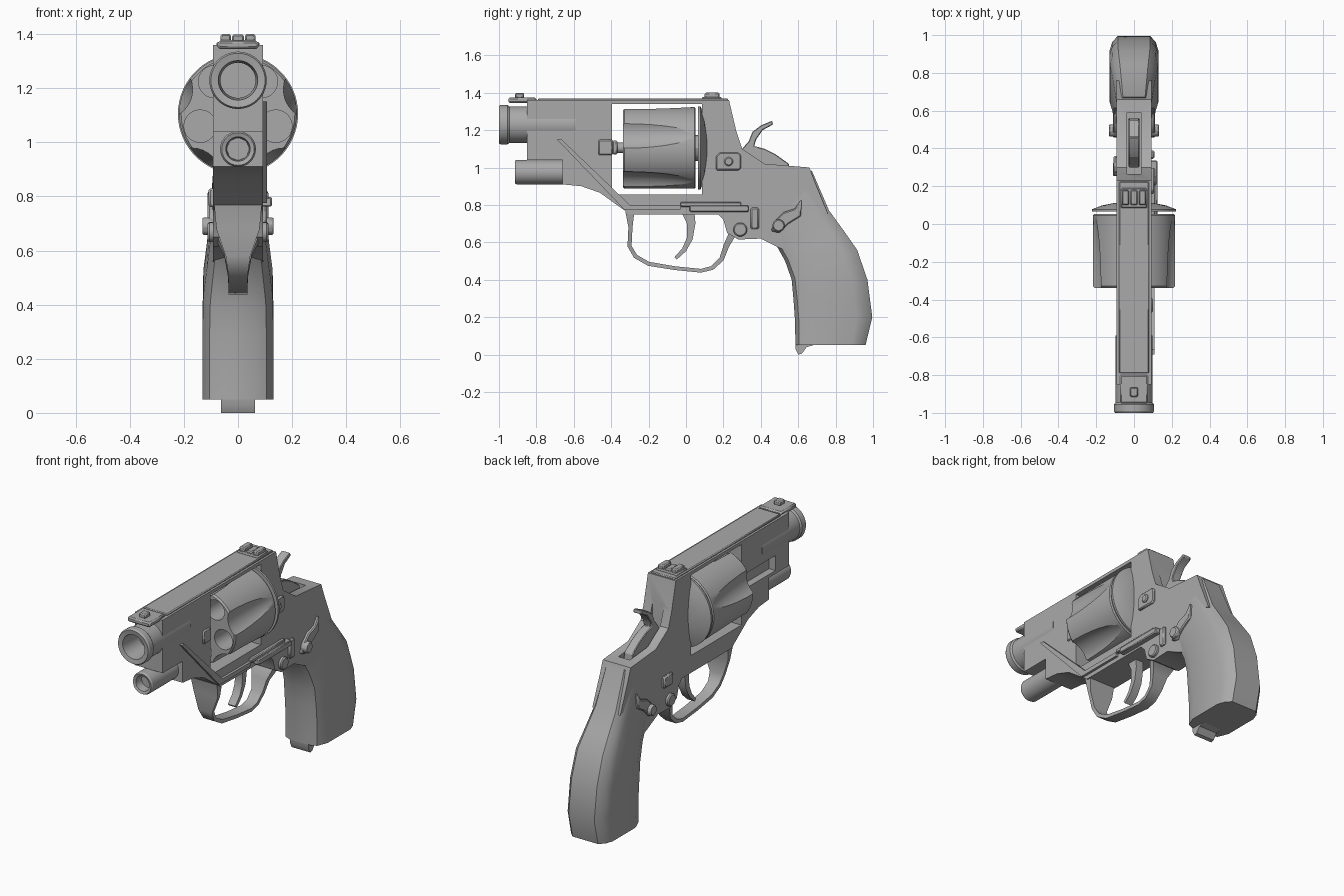
import bpy, bmesh, math
from mathutils import Vector

steel = bpy.data.materials.new("steel_grey")
steel.diffuse_color = (0.4, 0.4, 0.4, 1)


def finish(name, bm, bevel=0.0, angle=30):
    bmesh.ops.recalc_face_normals(bm, faces=bm.faces)
    me = bpy.data.meshes.new(name)
    bm.to_mesh(me)
    bm.free()
    ob = bpy.data.objects.new(name, me)
    bpy.context.collection.objects.link(ob)
    me.materials.append(steel)
    if bevel:
        m = ob.modifiers.new("bevel", 'BEVEL')
        m.width, m.segments, m.limit_method = bevel, 1, 'ANGLE'
        m.angle_limit = math.radians(40)
    smooth(ob, angle)
    return ob


def select(ob):
    bpy.ops.object.select_all(action='DESELECT')
    ob.select_set(True)
    bpy.context.view_layer.objects.active = ob


def smooth(ob, angle=30):
    select(ob)
    bpy.ops.object.shade_smooth_by_angle(angle=math.radians(angle))


def skin(bm, rings, closed=False):
    """Join equal vertex rings with quads; cap the ends unless closed."""
    vs = [[bm.verts.new(p) for p in r] for r in rings]
    n = len(vs[0])
    pairs = list(zip(vs, vs[1:])) + ([(vs[-1], vs[0])] if closed else [])
    for a, b in pairs:
        for i in range(n):
            bm.faces.new((a[i], a[(i + 1) % n], b[(i + 1) % n], b[i]))
    if not closed:
        bm.faces.new(vs[0])
        bm.faces.new(vs[-1][::-1])


def prism(name, pts, x0, x1, bevel=0.0):
    """Side outline of (y, z) points extruded from x0 to x1."""
    bm = bmesh.new()
    skin(bm, [[(x, y, z) for y, z in pts] for x in (x0, x1)])
    return finish(name, bm, bevel)


def box(name, x0, x1, y0, y1, z0, z1, bevel=0.0):
    return prism(name, [(y0, z0), (y1, z0), (y1, z1), (y0, z1)], x0, x1, bevel)


def lathe(name, prof, x=0, z=0, seg=40, closed=False):
    """(radius, y) profile turned about an axis along y."""
    bm = bmesh.new()
    skin(bm, [[(x + r * math.cos(2 * math.pi * i / seg), y, z + r * math.sin(2 * math.pi * i / seg))
               for i in range(seg)] for r, y in prof], closed)
    return finish(name, bm)


def pin(name, y, z, r, x0, x1, seg=20):
    pts = [(y + r * math.cos(2 * math.pi * i / seg), z + r * math.sin(2 * math.pi * i / seg)) for i in range(seg)]
    return prism(name, pts, x0, x1, 0.006)


def ribbon(name, path):
    """Strap along (y, z, half_width, thickness) points."""
    rings = []
    for i, (y, z, w, t) in enumerate(path):
        a, b = path[max(i - 1, 0)], path[min(i + 1, len(path) - 1)]
        d = Vector((b[0] - a[0], b[1] - a[1])).normalized()
        ny, nz = -d.y * t / 2, d.x * t / 2
        rings.append([(-w, y + ny, z + nz), (w, y + ny, z + nz), (w, y - ny, z - nz), (-w, y - ny, z - nz)])
    bm = bmesh.new()
    skin(bm, rings)
    return finish(name, bm, 0, 40)


def cut(ob, cutters):
    select(ob)
    for c in cutters:
        m = ob.modifiers.new("cut", 'BOOLEAN')
        m.operation, m.solver, m.object = 'DIFFERENCE', 'EXACT', c
        bpy.ops.object.modifier_apply(modifier=m.name)
        bpy.data.objects.remove(c)
    smooth(ob)


# frame with cylinder window, hammer slot and ejector recess
frame = prism("frame", [
    (-0.85, 1.36), (0.23, 1.36), (0.27, 1.19), (0.30, 1.10), (0.42, 1.02), (0.66, 1.0), (0.69, 0.92),
    (0.76, 0.75), (0.65, 0.78), (0.55, 0.55), (0.50, 0.57), (0.40, 0.62), (0.28, 0.615), (0.22, 0.65),
    (0.20, 0.72), (0.17, 0.75), (-0.30, 0.75), (-0.37, 0.80), (-0.46, 0.865), (-0.56, 0.90),
    (-0.66, 0.91), (-0.66, 1.04), (-0.85, 1.04)], -0.093, 0.093)
cut(frame, [
    box("window_cutter", -0.3, 0.3, -0.395, 0.085, 0.855, 1.34),
    box("hammer_slot_cutter", -0.038, 0.038, 0.265, 0.59, 0.92, 1.3),
    box("ejector_recess_cutter", -0.3, -0.05, -0.72, -0.38, 1.06, 1.15)])

# barrel with bore, muzzle collar and under-barrel tube
lathe("barrel", [(0.073, -0.995), (0.10, -1.0), (0.106, -0.99), (0.106, -0.955), (0.098, -0.945),
                 (0.098, -0.59), (0.065, -0.59), (0.065, -0.9)], z=1.229, closed=True)
lathe("bore_plug", [(0.07, -0.75), (0.07, -0.7)], z=1.229)
lathe("under_tube", [(0.045, -0.91), (0.06, -0.915), (0.066, -0.905), (0.066, -0.64), (0.04, -0.64),
                     (0.04, -0.85)], z=0.975, closed=True)
lathe("under_tube_plug", [(0.043, -0.86), (0.043, -0.8)], z=0.975, seg=8)

# five-shot cylinder with chambers and flutes
cz = 1.105
drum = lathe("cylinder", [(0.21, -0.338), (0.218, -0.328), (0.218, 0.045), (0.212, 0.052)], z=cz, seg=60)
cutters = []
for k in range(5):
    a = math.radians(270 + 72 * k)
    cutters.append(lathe("chamber_cutter", [(0.06, -0.5), (0.06, -0.03)],
                         0.147 * math.cos(a), cz + 0.147 * math.sin(a), 24))
    f = a + math.pi
    prof = [(max(0.11 * math.cos(t), 0.001), -0.335 + 0.5 * math.sin(t))
            for t in [math.pi * (i / 20 - 0.5) for i in range(21)]]
    cutters.append(lathe("flute_cutter", prof, 0.292 * math.cos(f), cz + 0.292 * math.sin(f), 32))
cut(drum, cutters)
lathe("recoil_shield", [(0.222, 0.065), (0.222, 0.078), (0.17, 0.098), (0.10, 0.112)], z=cz, seg=60)
lathe("ratchet", [(0.07, 0.04), (0.07, 0.07)], z=cz, seg=12)
lathe("ejector_rod", [(0.028, -0.46), (0.028, -0.33)], z=cz, seg=16)
box("crane_block", -0.05, 0.1, -0.47, -0.39, 1.065, 1.15, 0.008)
box("crane_stub", -0.04, 0.06, -0.395, -0.365, 1.07, 1.145, 0.008)

# sights and top strap
box("top_strap", -0.08, 0.08, -0.79, 0.225, 1.355, 1.37, 0.005)
box("front_sight_base", -0.075, 0.075, -0.95, -0.8, 1.345, 1.375, 0.008)
box("front_sight", -0.022, 0.022, -0.915, -0.865, 1.37, 1.398, 0.006)
box("rear_sight_base", -0.07, 0.07, 0.085, 0.19, 1.355, 1.378, 0.006)
for x in (-0.045, 0, 0.045):
    box("rear_sight_block", x - 0.019, x + 0.019, 0.1, 0.18, 1.37, 1.4 if x else 1.388, 0.006)

# hammer
prism("hammer", [(0.30, 1.10), (0.30, 0.93), (0.56, 0.93), (0.55, 1.02), (0.48, 1.07), (0.42, 1.10),
                 (0.365, 1.115), (0.375, 1.15), (0.41, 1.20), (0.465, 1.23), (0.46, 1.25), (0.40, 1.225),
                 (0.355, 1.19), (0.335, 1.14)], -0.028, 0.028, 0.004)

# trigger guard and trigger
ribbon("trigger_guard", [
    (-0.30, 0.77, 0.088, 0.05), (-0.297, 0.68, 0.08, 0.022), (-0.302, 0.58, 0.045, 0.022),
    (-0.27, 0.525, 0.037, 0.022), (-0.20, 0.485, 0.035, 0.022), (-0.06, 0.462, 0.035, 0.02),
    (0.08, 0.448, 0.035, 0.02), (0.14, 0.463, 0.035, 0.022), (0.19, 0.51, 0.037, 0.025),
    (0.215, 0.58, 0.05, 0.03), (0.245, 0.64, 0.075, 0.04), (0.30, 0.68, 0.085, 0.06)])
ribbon("trigger", [(0.01, 0.77, 0.025, 0.07), (0.028, 0.70, 0.025, 0.045), (0.02, 0.62, 0.025, 0.032),
                   (-0.01, 0.56, 0.025, 0.025), (-0.055, 0.515, 0.025, 0.018)])

# grip lofted through sections from front strap to back strap
stations = [((0.40, 0.68), (0.672, 0.985), 0.090), ((0.48, 0.59), (0.765, 0.77), 0.103),
            ((0.53, 0.50), (0.845, 0.66), 0.115), ((0.565, 0.40), (0.915, 0.56), 0.128),
            ((0.575, 0.29), (0.97, 0.40), 0.131), ((0.583, 0.18), (0.996, 0.20), 0.131),
            ((0.585, 0.05), (0.96, 0.05), 0.131)]
section = [(0.46, 0), (0.8, 0.05), (1, 0.22), (1, 0.80), (0.88, 0.92), (0.65, 1.0)]
section += [(-w, t) for w, t in reversed(section)]
bm = bmesh.new()
skin(bm, [[(w * h, f[0] + (b[0] - f[0]) * t, f[1] + (b[1] - f[1]) * t) for w, t in section]
          for f, b, h in stations])
finish("grip", bm, 0, 28)
prism("grip_toe", [(0.585, 0.08), (0.585, 0.03), (0.60, 0.0), (0.62, 0.005), (0.645, 0.04), (0.68, 0.05),
                   (0.68, 0.08)], -0.062, 0.062)

# right side rail and diagonal bar
prism("diagonal_bar", [(-0.69, 1.15), (-0.665, 1.15), (-0.30, 0.80), (-0.03, 0.80), (-0.03, 0.775),
                       (-0.33, 0.775)], 0.08, 0.108)
box("rail_upper", 0.08, 0.112, -0.03, 0.295, 0.79, 0.815, 0.005)
box("rail_lower", 0.08, 0.125, 0.02, 0.335, 0.762, 0.798, 0.005)
box("rail_latch", 0.08, 0.108, 0.345, 0.39, 0.67, 0.785, 0.008)
box("left_latch", -0.109, -0.08, 0.27, 0.36, 0.76, 0.83, 0.008)
prism("pin_plate", [(0.16, 0.985), (0.285, 0.985), (0.295, 1.0), (0.295, 1.065), (0.28, 1.08),
                    (0.18, 1.08), (0.16, 1.06)], 0.08, 0.107, 0.006)
pin("plate_pin", 0.228, 1.032, 0.024, 0.09, 0.118)

# pins and levers on both sides
for s in (-1, 1):
    pin("frame_pin", 0.29, 0.668, 0.037, s * 0.08, s * 0.112)
    prism("lever", [(0.455, 0.66), (0.50, 0.65), (0.55, 0.70), (0.615, 0.74), (0.618, 0.83), (0.58, 0.78),
                    (0.52, 0.76), (0.47, 0.71)], s * 0.08, s * 0.112, 0.006)
    pin("lever_knob", 0.495, 0.69, 0.035, s * 0.09, s * 0.132, 8)
